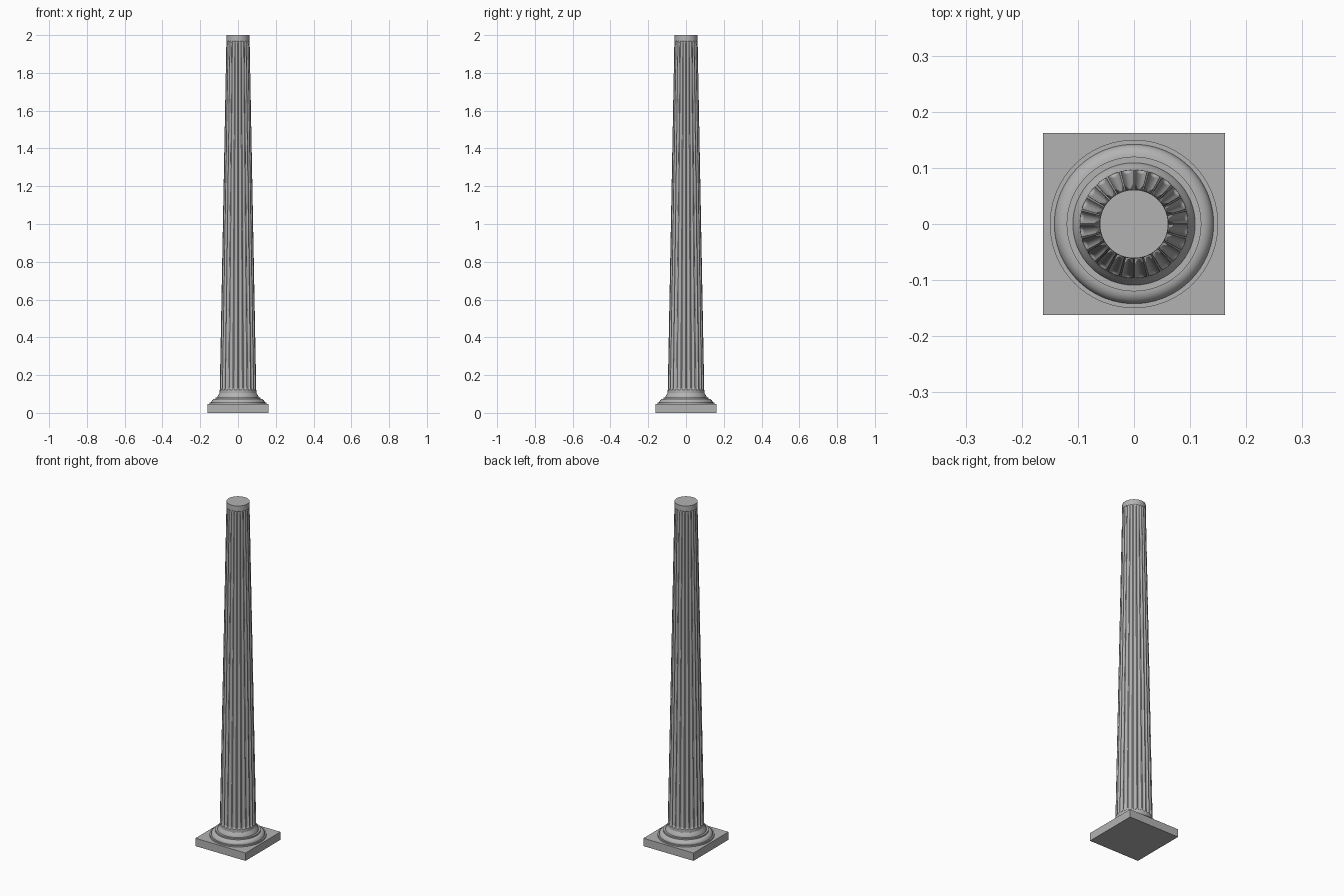
import bpy, bmesh, math

cube = bpy.data.objects.get("Cube")
if cube:
    bpy.data.objects.remove(cube, do_unlink=True)

stone = bpy.data.materials.new("grey stone")
stone.use_nodes = True
GREY = (0.45, 0.45, 0.45, 1)
stone.diffuse_color = GREY
stone.node_tree.nodes["Principled BSDF"].inputs["Base Color"].default_value = GREY


def finish(name, bm):
    bmesh.ops.recalc_face_normals(bm, faces=bm.faces[:])
    mesh = bpy.data.meshes.new(name)
    bm.to_mesh(mesh)
    bm.free()
    mesh.materials.append(stone)
    ob = bpy.data.objects.new(name, mesh)
    bpy.context.collection.objects.link(ob)
    bpy.ops.object.select_all(action="DESELECT")
    ob.select_set(True)
    bpy.context.view_layer.objects.active = ob
    bpy.ops.object.shade_smooth_by_angle(angle=math.radians(30))
    return ob


def stack(name, rings):
    """Bridge rings of points from bottom to top and cap both ends."""
    bm = bmesh.new()
    loops = [[bm.verts.new(p) for p in ring] for ring in rings]
    n = len(loops[0])
    for a, b in zip(loops, loops[1:]):
        for i in range(n):
            j = (i + 1) % n
            bm.faces.new((a[i], a[j], b[j], b[i]))
    bm.faces.new(loops[0][::-1])
    bm.faces.new(loops[-1])
    return finish(name, bm)


def circle(radius, z, n=96):
    return [(radius * math.cos(math.tau * i / n), radius * math.sin(math.tau * i / n), z)
            for i in range(n)]


# Square plinth
bm = bmesh.new()
bmesh.ops.create_cube(bm, size=1)
for v in bm.verts:
    v.co = (v.co.x * 0.324, v.co.y * 0.324, (v.co.z + 0.5) * 0.046)
finish("plinth", bm)

# Moulded round base: fillet, large rounded ring, step, flare into the shaft
profile = [(0.15, 0.046), (0.15, 0.054), (0.142, 0.054)]
for k in range(1, 9):
    a = math.pi / 2 * k / 8
    profile.append((0.12 + 0.022 * math.cos(a), 0.054 + 0.02 * math.sin(a)))
profile += [(0.12, 0.082), (0.109, 0.082), (0.107, 0.09), (0.102, 0.097), (0.097, 0.106)]
stack("base_moulding", [circle(r, z) for r, z in profile])

# Tapered shaft with flutes that have rounded ends
FLUTES, STEPS = 24, 12
LOW, HIGH = 0.122, 1.97


def shaft_ring(z):
    radius = 0.097 - 0.036 * (z - 0.1) / 1.9
    ring = []
    for i in range(FLUTES * STEPS):
        u = abs((i % STEPS) / STEPS - 0.5) / 0.36
        end = min(z - LOW, HIGH - z) / 0.012
        reach = max(0, 1 - max(0, 1 - end) ** 2) if end > 0 else 0
        depth = 0.07 * radius * math.sqrt(max(0, reach - u * u))
        a = math.tau * i / (FLUTES * STEPS)
        ring.append(((radius - depth) * math.cos(a), (radius - depth) * math.sin(a), z))
    return ring


ends = [0, 0.002, 0.005, 0.008, 0.012]
levels = [0.1] + [LOW + e for e in ends] + [HIGH - e for e in reversed(ends)] + [2.0]
stack("fluted_shaft", [shaft_ring(z) for z in levels])
